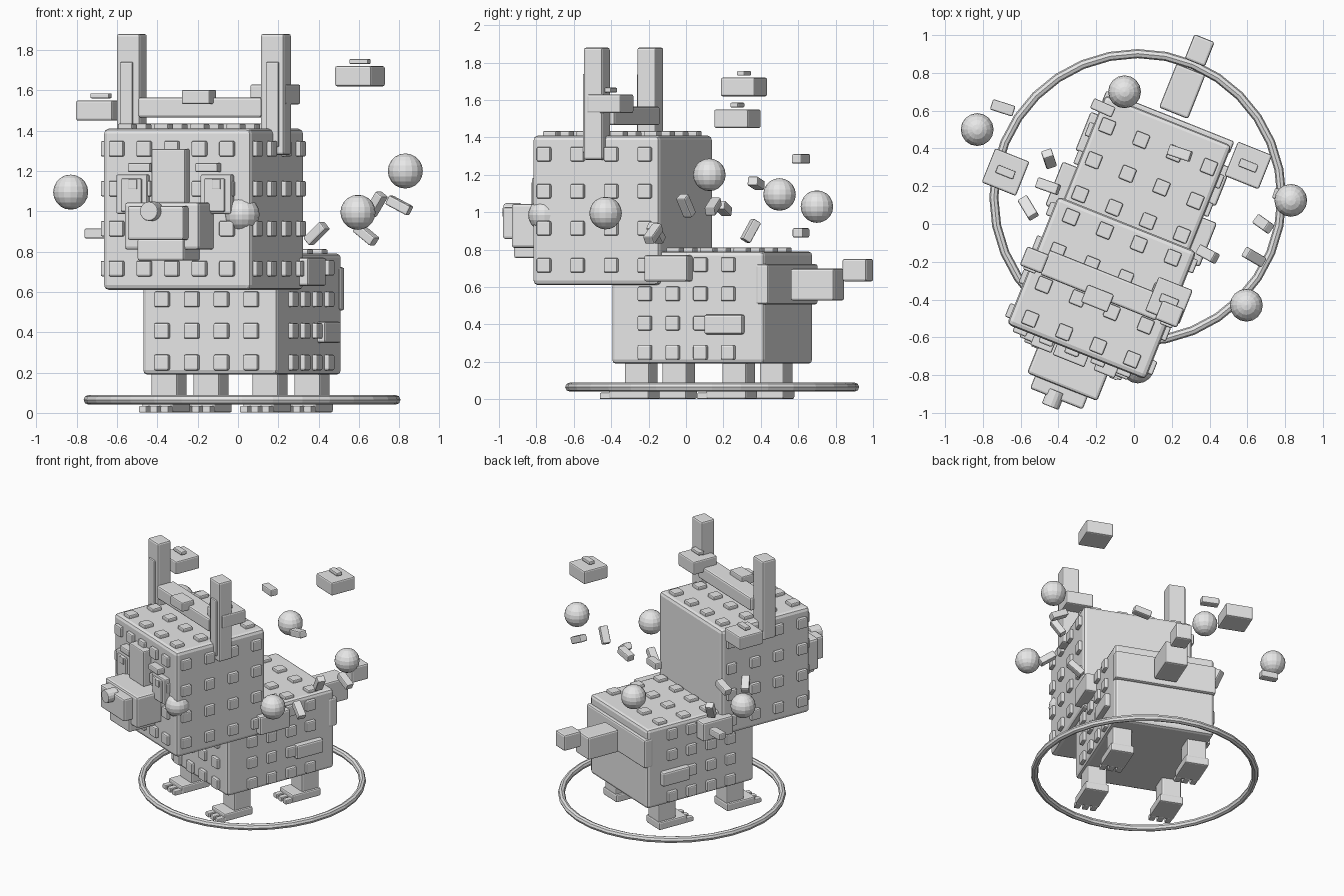
import bpy, bmesh
from mathutils import Matrix, Vector

cube = bpy.data.objects.get("Cube")
if cube:
    bpy.data.objects.remove(cube, do_unlink=True)

grey = bpy.data.materials.new("light_grey")
grey.use_nodes = True
grey.diffuse_color = (0.8, 0.8, 0.8, 1)
grey.node_tree.nodes["Principled BSDF"].inputs["Base Color"].default_value = (0.8, 0.8, 0.8, 1)

# The creature stands turned about the vertical axis
TURN = Matrix.Rotation(-0.38, 4, 'Z')
STANCE = Matrix.Translation((0.02, 0.14, 0)) @ TURN


def finish(name, bm, matrix, bevel=0.0):
    mesh = bpy.data.meshes.new(name)
    bm.to_mesh(mesh)
    bm.free()
    mesh.materials.append(grey)
    obj = bpy.data.objects.new(name, mesh)
    bpy.context.collection.objects.link(obj)
    obj.matrix_world = matrix
    if bevel:
        mod = obj.modifiers.new("soft_edges", 'BEVEL')
        mod.width = bevel
        mod.segments = 2
    return obj


def boxes(name, centers, size, bevel=0.008, matrix=STANCE):
    """One object made of equal boxes."""
    bm = bmesh.new()
    for c in centers:
        bmesh.ops.create_cube(bm, size=1, matrix=Matrix.Translation(c) @ Matrix.Diagonal((*size, 1)))
    return finish(name, bm, matrix, bevel)


def box(name, center, size, bevel=0.008, matrix=STANCE):
    return boxes(name, [center], size, bevel, matrix)


def pair(name, center, size, bevel=0.008):
    x, y, z = center
    for side, s in (("left", 1), ("right", -1)):
        box(side + "_" + name, (s * x, y, z), size, bevel)


def spread(mid, half, count):
    return [mid - half + 2 * half * i / (count - 1) for i in range(count)]


def studs(name, xs, ys, zs, flat_axis):
    size = [0.077] * 3
    size[flat_axis] = 0.05
    boxes(name, [(x, y, z) for x in xs for y in ys for z in zs], size)


# Body with studs and rump plate
box("body", (0, 0, 0.49), (0.72, 0.88, 0.6), 0.022)
box("rump_plate", (0, 0.43, 0.615), (0.73, 0.07, 0.215), 0.012)
body_z = spread(0.485, 0.235, 4)
studs("body_front_studs", spread(-0.01, 0.238, 4), [-0.44], body_z, 1)
studs("body_side_studs", [-0.36, 0.36], spread(0, 0.24, 4), body_z, 0)
studs("body_top_studs", spread(0, 0.29, 4), spread(0, 0.29, 4), [0.787], 2)
pair("shoulder_block", (0.37, -0.095, 0.7), (0.14, 0.25, 0.14), 0.012)
pair("flank_patch", (0.365, 0.22, 0.4), (0.07, 0.22, 0.105), 0.012)

# Tail
box("tail_base", (0.01, 0.61, 0.613), (0.165, 0.25, 0.17), 0.012)
box("tail_tip", (0.015, 0.845, 0.69), (0.115, 0.14, 0.12), 0.012)

# Legs, feet and toes
for end, y in (("front", -0.3), ("back", 0.26)):
    pair(end + "_leg", (0.27, y, 0.13), (0.14, 0.14, 0.2), 0.01)
    pair(end + "_foot", (0.27, y - 0.04, 0.032), (0.17, 0.23, 0.06), 0.01)
    for toe in (-1, 0, 1):
        pair(end + "_toe", (0.27 + toe * 0.058, y - 0.175, 0.018), (0.042, 0.07, 0.034), 0.006)

# Head with studs
box("head", (0, -0.515, 1.01), (0.79, 0.73, 0.8), 0.025)
head_y = spread(-0.517, 0.29, 4)
head_z = spread(1.013, 0.297, 4)
studs("head_front_studs", spread(-0.02, 0.295, 5), [-0.88], head_z, 1)
studs("head_side_studs", [-0.395, 0.395], head_y, head_z, 0)
studs("head_top_studs", spread(0, 0.29, 4), head_y, [1.41], 2)

# Snout
box("snout", (0, -0.97, 0.927), (0.4, 0.22, 0.235), 0.015)
box("snout_plate", (-0.005, -1.1, 0.942), (0.3, 0.1, 0.17), 0.012)
box("jaw", (0, -0.98, 0.81), (0.25, 0.23, 0.11), 0.012)
bm = bmesh.new()
bmesh.ops.create_cone(bm, cap_ends=True, segments=16, radius1=0.048, radius2=0.048, depth=0.09,
                      matrix=Matrix.Translation((-0.02, -1.155, 1.0)) @ Matrix.Rotation(1.5708, 4, 'X'))
finish("nose", bm, STANCE, 0.006)

# Face
box("face_blaze", (-0.02, -0.9, 1.175), (0.18, 0.08, 0.27))
pair("eye", (0.225, -0.893, 1.085), (0.165, 0.05, 0.195))
pair("pupil", (0.222, -0.91, 1.08), (0.11, 0.045, 0.165))
pair("brow", (0.18, -0.9, 1.217), (0.12, 0.07, 0.045))
for x in (-0.21, 0.235):
    box("eye_glint", (x, -0.93, 1.135), (0.045, 0.02, 0.05), 0.004)

# Ears and the bar between them
pair("ear", (0.385, -0.51, 1.58), (0.125, 0.108, 0.6), 0.012)
pair("inner_ear", (0.39, -0.562, 1.53), (0.068, 0.03, 0.42), 0.006)
box("head_bar", (0, -0.5, 1.515), (0.66, 0.14, 0.1), 0.012)
box("bar_block", (0, -0.575, 1.567), (0.15, 0.1, 0.07))

# Ground ring
bpy.ops.mesh.primitive_torus_add(major_radius=0.762, minor_radius=0.024, major_segments=32,
                                 minor_segments=8, location=(0.02, 0.14, 0.065))
ring = bpy.context.object
ring.name = "ground_ring"
ring.data.materials.append(grey)

# Floating blocks with a small cap
for p in ((0.605, 0.31, 1.67), (-0.68, 0.275, 1.5), (0.185, -0.405, 1.58)):
    place = Matrix.Translation(p) @ TURN
    box("floating_block", (0, 0, 0), (0.195, 0.195, 0.1), 0.01, place)
    box("floating_cap", (0, 0, 0.073), (0.1, 0.045, 0.025), 0.006, place)

# Floating orbs
for p in ((0.83, 0.125, 1.2), (-0.83, 0.5, 1.095), (0.595, -0.43, 0.995),
          (-0.05, 0.7, 1.03), (0.02, -0.757, 0.985)):
    bm = bmesh.new()
    bmesh.ops.create_uvsphere(bm, u_segments=16, v_segments=10, radius=0.087)
    finish("orb", bm, Matrix.Translation(p))

# Floating shards: position, long direction
shards = [
    ((0.39, -0.16, 0.89), (0.65, -0.35, 0.65)),
    ((0.635, -0.175, 0.885), (0.6, -0.35, -0.5)),
    ((0.685, 0, 1.035), (0.35, -0.25, 0.6)),
    ((0.8, 0.145, 1.03), (0.75, -0.25, -0.4)),
    ((-0.695, 0.615, 0.89), (0.93, -0.3, 0)),
    ((-0.165, 0.615, 1.285), (0.9, -0.4, 0)),
    ((0.243, 0.375, 1.155), (0.9, -0.3, 0.2)),
    ((-0.45, 0.345, 0.9), (-0.1, 0.3, 0.55)),
    ((-0.56, 0.085, 1.03), (0.3, -0.5, 0.3)),
    ((-0.455, 0.2, 1.02), (0.85, -0.3, 0.3)),
]
for p, d in shards:
    turn = Vector(d).to_track_quat('X', 'Z').to_matrix().to_4x4()
    box("shard", (0, 0, 0), (0.125, 0.058, 0.05), 0.008, Matrix.Translation(p) @ turn)
